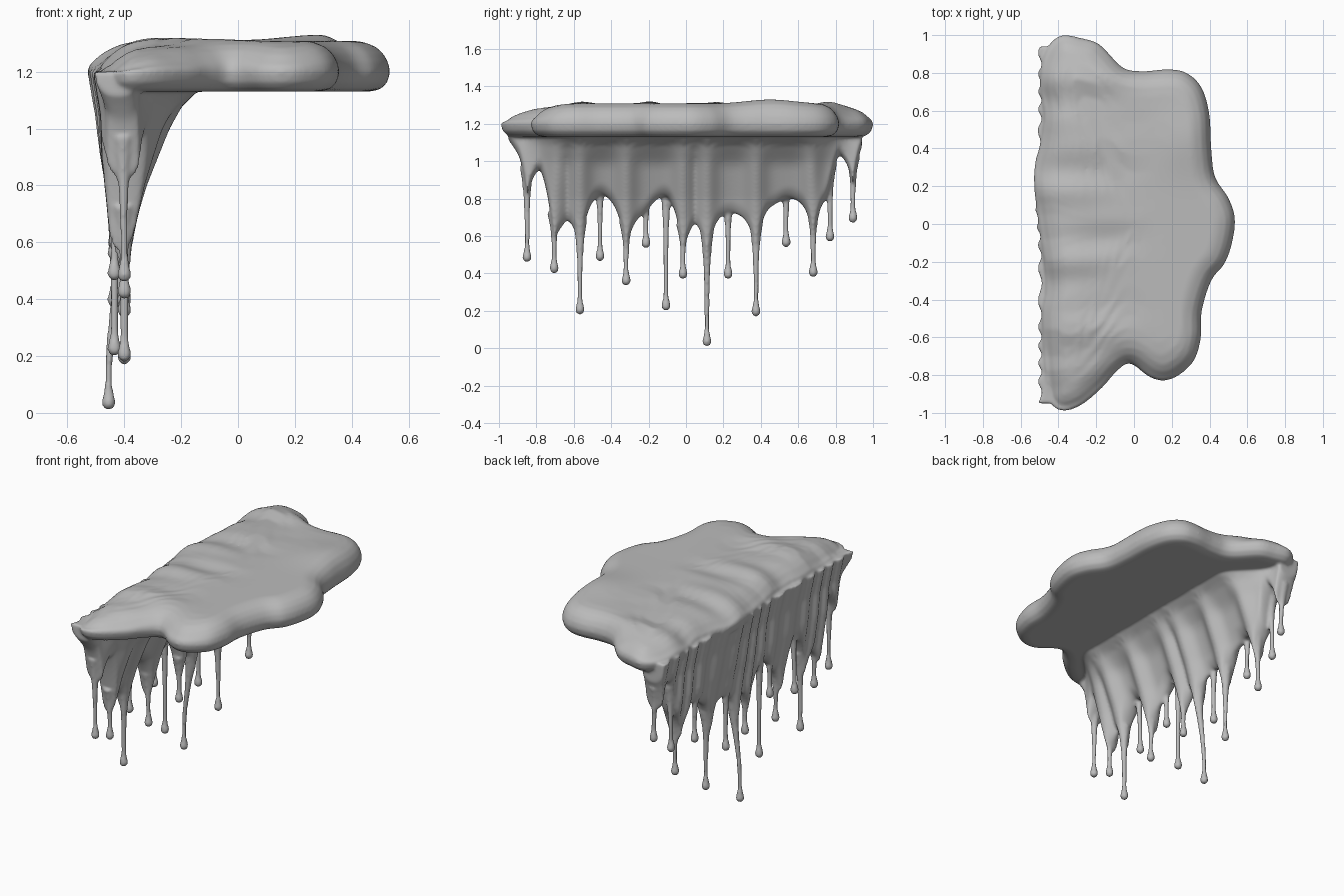
import bpy, bmesh, math
from mathutils import Vector

if "Cube" in bpy.data.objects:
    bpy.data.objects.remove(bpy.data.objects["Cube"], do_unlink=True)

# Plan outline of the slab, counter-clockwise
OUTLINE = [(.535, .03), (.5, .14), (.43, .25), (.41, .4), (.4, .58), (.36, .72), (.28, .8), (.18, .82),
           (.05, .81), (-.06, .83), (-.18, .95), (-.28, .985), (-.38, 1), (-.45, .95), (-.49, .85),
           (-.5, .72), (-.48, .58), (-.5, .42), (-.53, .28), (-.52, .1), (-.48, -.2), (-.47, -.35),
           (-.49, -.5), (-.47, -.83), (-.45, -.94), (-.38, -.99), (-.28, -.96), (-.17, -.87), (-.09, -.78),
           (-.02, -.74), (.08, -.81), (.16, -.83), (.24, -.8), (.32, -.72), (.355, -.6), (.36, -.46),
           (.41, -.3), (.48, -.21), (.52, -.1)]
# Drips as (y, tip height); lobes pull the curtain edge down, strands hang from behind it
LOBES = [(-.85, .46), (-.705, .4), (-.567, .18), (-.32, .335), (-.016, .37), (.112, .01), (.374, .17),
         (.68, .38), (.893, .67)]
STRANDS = [(-.46, .465), (-.214, .535), (-.107, .2), (.225, .37), (.535, .54), (.77, .57)]
# Curtain lower edge without drips, and its outer and inner faces by height
EDGE = [(-1, 1.16), (-.9, 1.1), (-.8, 1), (-.65, .72), (-.46, .83), (-.25, .73), (-.1, .83), (.03, .71),
        (.2, .73), (.3, .73), (.45, .78), (.58, .81), (.74, .83), (.83, 1.07), (.95, 1.14)]
OUTER = [(.4, -.44), (.7, -.46), (.9, -.48), (1.05, -.485), (1.2, -.51)]
INNER = [(.4, -.39), (.6, -.37), (.7, -.35), (.8, -.32), (.9, -.28), (1, -.24), (1.09, -.19), (1.14, -.13)]


def smooth(a, b, v):
    t = min(max((v - a) / (b - a), 0), 1)
    return t * t * (3 - 2 * t)


def lookup(table, v, ease=False):
    if v <= table[0][0]:
        return table[0][1]
    for (a, p), (b, q) in zip(table, table[1:]):
        if v <= b:
            t = smooth(a, b, v) if ease else (v - a) / (b - a)
            return p + (q - p) * t
    return table[-1][1]


def closed_spline(points, steps):
    pts = [Vector(p) for p in points]
    n, out = len(pts), []
    for i in range(n):
        a, b, c, d = (pts[(i + k) % n] for k in (-1, 0, 1, 2))
        for s in range(steps):
            t = s / steps
            out.append(0.5 * (2 * b + (c - a) * t + (2 * a - 5 * b + 4 * c - d) * t ** 2
                              + (3 * b - a - 3 * c + d) * t ** 3))
    return out


def loft(bm, rings):
    """Closed skin over a list of equal rings."""
    loops = [[bm.verts.new(p) for p in ring] for ring in rings]
    for a, b in zip(loops, loops[1:]):
        for i in range(len(a)):
            j = (i + 1) % len(a)
            bm.faces.new((a[i], a[j], b[j], b[i]))
    bm.faces.new(loops[0][::-1])
    bm.faces.new(loops[-1])


def slab_top(x, y, z):
    """Sagging back edge and ends, soft wrinkles and swellings on the upper side."""
    w = smooth(1.2, 1.28, z)
    z -= w * (.035 * smooth(-.28, -.5, x) + .05 * smooth(-.6, -.95, y) + .02 * smooth(.75, .95, y))
    wrinkle = math.sin(19 * y + 3 * x) + .6 * math.sin(33 * y - 2 * x + 1)
    z += w * .008 * wrinkle * smooth(.15, -.2, x)
    return z + w * .022 * math.exp(-((x - .28) ** 2 + (y - .45) ** 2) / .03)


def add_slab(bm):
    line = closed_spline(OUTLINE, 5)
    n = len(line)
    normals = []
    for i in range(n):
        d = (line[(i + 3) % n] - line[i - 3]).normalized()
        normals.append(Vector((-d.y, d.x)))

    def ring(inset, z, scale=1):
        pts = [(p + m * inset) * scale for p, m in zip(line, normals)]
        return [(p.x, p.y, slab_top(p.x, p.y, z)) for p in pts]

    under = [ring(.075, 1.13, s) for s in (.05, .4, .75)]
    rim = [ring(d, z) for d, z in ((.075, 1.13), (.035, 1.138), (.01, 1.163), (0, 1.2), (.008, 1.235),
                                   (.025, 1.264), (.05, 1.287), (.085, 1.302))]
    over = [ring(.085, 1.308, s) for s in (.93, .84, .74, .62, .5, .38, .26, .14, .03)]
    loft(bm, under + rim + over)


def lower_edge(y):
    drop = max(.25 * math.exp(-abs(y - d) / .035) for d, tip in LOBES)
    return max(lookup(EDGE, y, True) - drop, .42)


def faces_at(y, z):
    """Outer and inner x of the curtain, with vertical folds."""
    near = min(abs(y - d) for d, tip in LOBES)
    fold = 1 - math.exp(-(near / .06) ** 2)
    hang = smooth(1.16, .95, z)
    pleat = .5 + .5 * math.sin(52 * y + 5 * z + 2 * math.sin(9 * y))
    outer = lookup(OUTER, z) + .02 * pleat - .02 * math.exp(-((y - .2) / .2) ** 2) * smooth(.8, 1.1, z)
    inner = lookup(INNER, z) - .05 * fold * hang
    end = smooth(.6, .9, abs(y))
    inner += (min(inner, -.35) - inner) * end
    return outer, max(inner, outer + .05)


def add_curtain(bm):
    rings, levels, cols = [], 26, 260
    for c in range(cols + 1):
        y = -.95 + 1.89 * c / cols
        bottom = lower_edge(y)
        out_side, in_side = [], []
        for k in range(levels + 1):
            t = math.sin(k / levels * math.pi / 2)
            z = 1.2 + (bottom - 1.2) * t
            xo, xi = faces_at(y, z)
            mid, half = (xo + xi) / 2, (xi - xo) / 2
            gap = z - bottom
            half *= .12 + .88 * math.sqrt(1 - max(0, 1 - gap / .07) ** 2)
            out_side.append((mid - half, y, z))
            in_side.append((mid + half, y, z))
        rings.append(out_side + in_side[::-1])
    loft(bm, rings)


def add_drip(bm, y, tip, strand):
    top = lookup(EDGE, y, True) + (.1 if strand else -.08)
    x_end = -.455 if tip < .1 else -.435 if strand else -.4
    xo, xi = faces_at(y, top)
    x_top = xo + .04 if strand else (xo + xi) / 2
    length = top - tip
    rings = []
    for k in range(41):
        h = length * k / 40
        if k < 12:
            h = .1 * k / 12
        else:
            h = .1 + (length - .1) * (k - 12) / 28
        bulb = .025 * math.sqrt(max(0, 1 - ((h - .025) / .026) ** 2)) if h < .025 else \
            .014 + .011 * math.exp(-((h - .025) / .035) ** 2)
        r = max(bulb, .003) + .026 * (h / length) ** 4
        x = x_end + (x_top - x_end) * smooth(.2, 1, h / length)
        rings.append([(x + r * math.cos(a), y + r * math.sin(a), tip + h)
                      for a in (math.tau * i / 12 for i in range(12))])
    loft(bm, rings)


# Parts collected in one mesh, fused into a single flowing skin
bm = bmesh.new()
add_slab(bm)
add_curtain(bm)
for y, tip in LOBES:
    add_drip(bm, y, tip, False)
for y, tip in STRANDS:
    add_drip(bm, y, tip, True)
bmesh.ops.recalc_face_normals(bm, faces=bm.faces)
mesh = bpy.data.meshes.new("dripping_slime")
bm.to_mesh(mesh)
bm.free()
slime = bpy.data.objects.new("dripping_slime", mesh)
bpy.context.collection.objects.link(slime)

remesh = slime.modifiers.new("fuse", 'REMESH')
remesh.mode = 'VOXEL'
remesh.voxel_size = .009
remesh.use_smooth_shade = True
soften = slime.modifiers.new("soften", 'SMOOTH')
soften.factor = .5
soften.iterations = 6

# Plain grey material
grey = bpy.data.materials.new("plain_grey")
grey.use_nodes = True
colour = (.5, .5, .5, 1)
grey.diffuse_color = colour
grey.node_tree.nodes["Principled BSDF"].inputs["Base Color"].default_value = colour
mesh.materials.append(grey)
